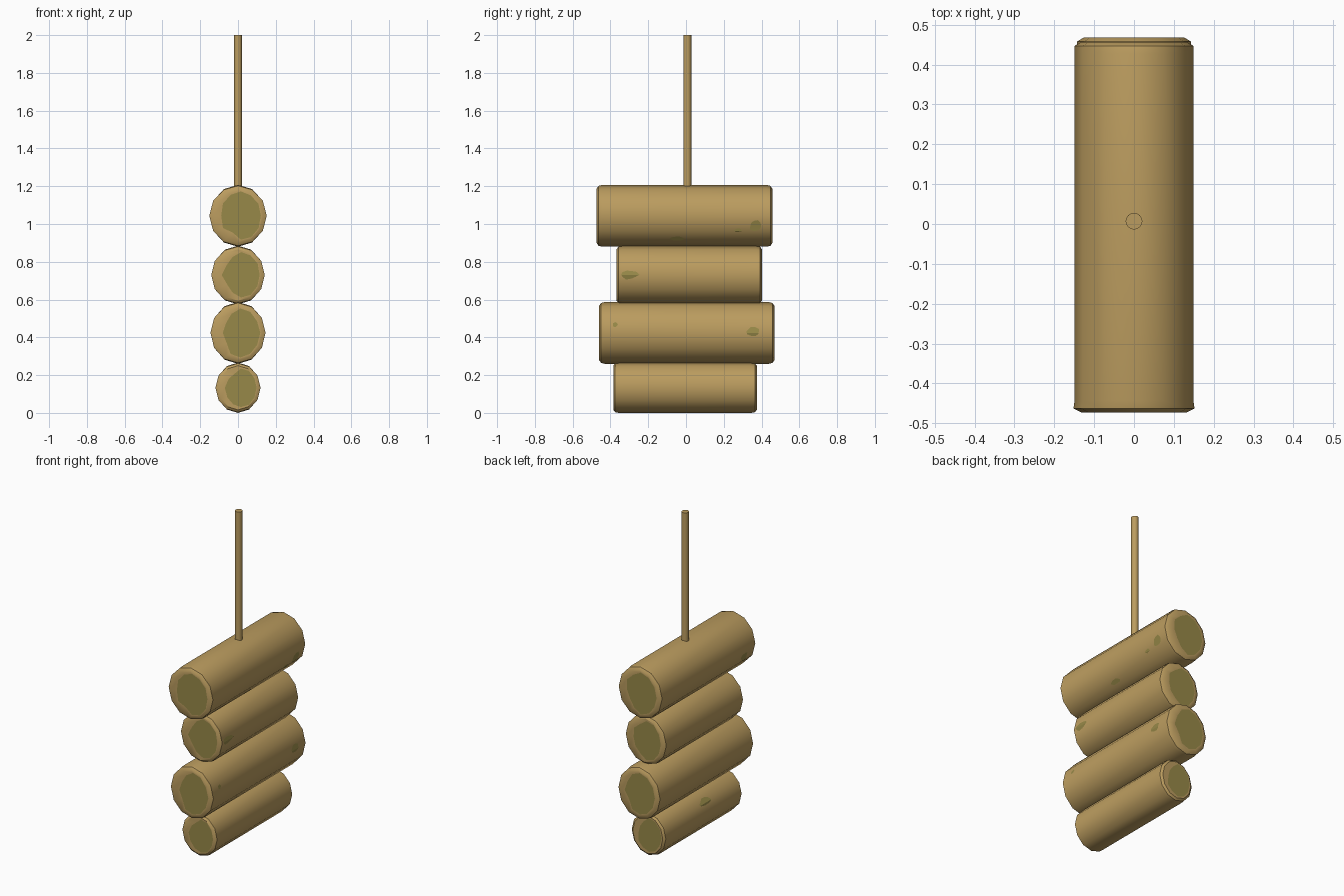
import bpy, bmesh, math, random

if "Cube" in bpy.data.objects:
    bpy.data.objects.remove(bpy.data.objects["Cube"])

random.seed(4)
N = 12


def material(name, col):
    m = bpy.data.materials.new(name)
    m.diffuse_color = (*col, 1)
    m.use_nodes = True
    m.node_tree.nodes["Principled BSDF"].inputs["Base Color"].default_value = m.diffuse_color
    return m


BARK = material("tan bark", (0.50, 0.335, 0.115))
OLIVE = material("olive core", (0.31, 0.25, 0.065))


def finish(bm, name, mats, smooth=True):
    me = bpy.data.meshes.new(name)
    bm.to_mesh(me)
    bm.free()
    for m in mats:
        me.materials.append(m)
    ob = bpy.data.objects.new(name, me)
    bpy.context.collection.objects.link(ob)
    if smooth:
        bpy.ops.object.select_all(action='DESELECT')
        ob.select_set(True)
        bpy.context.view_layer.objects.active = ob
        bpy.ops.object.shade_smooth_by_angle(angle=math.radians(35))
    return ob


def log(name, y0, y1, z0, z1, hx, shift):
    """Twelve-sided log along y, rounded rims, olive blotch on both ends."""
    cz, hz = (z0 + z1) / 2, (z1 - z0) / 2
    bm = bmesh.new()
    ang = [2 * math.pi * i / N for i in range(N)]

    def ring(y, pts):
        return [bm.verts.new((px * hx, y, cz + pz * hz)) for px, pz in pts]

    def circle(sx, sz):
        return [(sx * math.cos(a), sz * math.sin(a)) for a in ang]

    def blotch(off):
        pts = []
        for a in ang:
            c, s = math.cos(a), math.sin(a)
            k = random.uniform(0.78, 1.0) if c * off < -0.02 else random.uniform(0.95, 1.0)
            pts.append((0.74 * c * k + off, 0.80 * s * k))
        return pts

    rings = [ring(y0, blotch(shift)),
             ring(y0, circle(0.88, 0.88)),
             ring(y0 + 0.01, circle(1.02, 0.97)),
             ring(y0 + 0.03, circle(1, 1)),
             ring(y1 - 0.03, circle(1, 1)),
             ring(y1 - 0.01, circle(1.0, 0.97)),
             ring(y1, circle(0.88, 0.88)),
             ring(y1, blotch(-0.07))]
    for a, b in zip(rings, rings[1:]):
        for i in range(N):
            j = (i + 1) % N
            bm.faces.new((a[i], a[j], b[j], b[i]))
    for r in (rings[0], rings[-1]):
        bm.faces.new(r).material_index = 1
    bmesh.ops.recalc_face_normals(bm, faces=bm.faces)
    finish(bm, name, [BARK, OLIVE])


def patch(name, spec, side, y, z, w, h):
    """Thin ragged stain that follows the facets of a log's side."""
    _, _, z0, z1, hx, _ = spec
    cz, hz = (z0 + z1) / 2, (z1 - z0) / 2
    levels = [(math.sin(math.radians(d)), math.cos(math.radians(d)))
              for d in range(-90, 91, 30)]
    bm = bmesh.new()
    vs = []
    for i in range(10):
        a = 2 * math.pi * i / 10
        k = random.uniform(0.8, 1.15)
        vs.append(bm.verts.new((0, y + w / 2 * k * math.cos(a), z + h / 2 * k * math.sin(a))))
    bm.faces.new(vs)
    for s, _c in levels:
        bmesh.ops.bisect_plane(bm, geom=bm.verts[:] + bm.edges[:] + bm.faces[:],
                               plane_co=(0, 0, cz + s * hz), plane_no=(0, 0, 1))
    for v in bm.verts:
        t = max(-1, min(1, (v.co.z - cz) / hz))
        for (s0, c0), (s1, c1) in zip(levels, levels[1:]):
            if s0 - 1e-6 <= t <= s1 + 1e-6:
                x = c0 + (c1 - c0) * (t - s0) / (s1 - s0)
                break
        v.co.x = side * (x * hx + 0.003)
    bm.normal_update()
    for f in bm.faces:
        if f.normal.x * side < 0:
            f.normal_flip()
    finish(bm, name, [OLIVE], False)


# y0, y1, z0, z1, half width, sideways shift of the front blotch
logs = {
    "bottom_log": (-0.385, 0.375, 0.0, 0.266, 0.117, 0.13),
    "third_log": (-0.46, 0.468, 0.26, 0.587, 0.143, 0.09),
    "second_log": (-0.367, 0.402, 0.575, 0.885, 0.139, 0.12),
    "top_log": (-0.473, 0.457, 0.88, 1.207, 0.149, 0.10),
}
for nm, spec in logs.items():
    log(nm, *spec)

# Stains on the sides: log, side, y, z, width, height
stains = [("top_log", 1, 0.37, 0.99, 0.07, 0.06),
          ("top_log", 1, 0.275, 0.967, 0.045, 0.02),
          ("top_log", 1, -0.05, 0.922, 0.08, 0.022),
          ("second_log", 1, -0.30, 0.732, 0.10, 0.05),
          ("third_log", 1, -0.375, 0.467, 0.025, 0.025),
          ("third_log", 1, 0.355, 0.43, 0.07, 0.045),
          ("top_log", -1, -0.37, 0.99, 0.06, 0.05),
          ("bottom_log", -1, -0.05, 0.205, 0.11, 0.035)]
for i, (nm, *rest) in enumerate(stains):
    patch(f"stain_{i + 1}", logs[nm], *rest)

# Hanging rod
bm = bmesh.new()
bmesh.ops.create_cone(bm, cap_ends=True, segments=16, radius1=0.021, radius2=0.021, depth=0.82)
bmesh.ops.translate(bm, verts=bm.verts, vec=(0, 0.007, 1.59))
finish(bm, "hanging_rod", [BARK])
